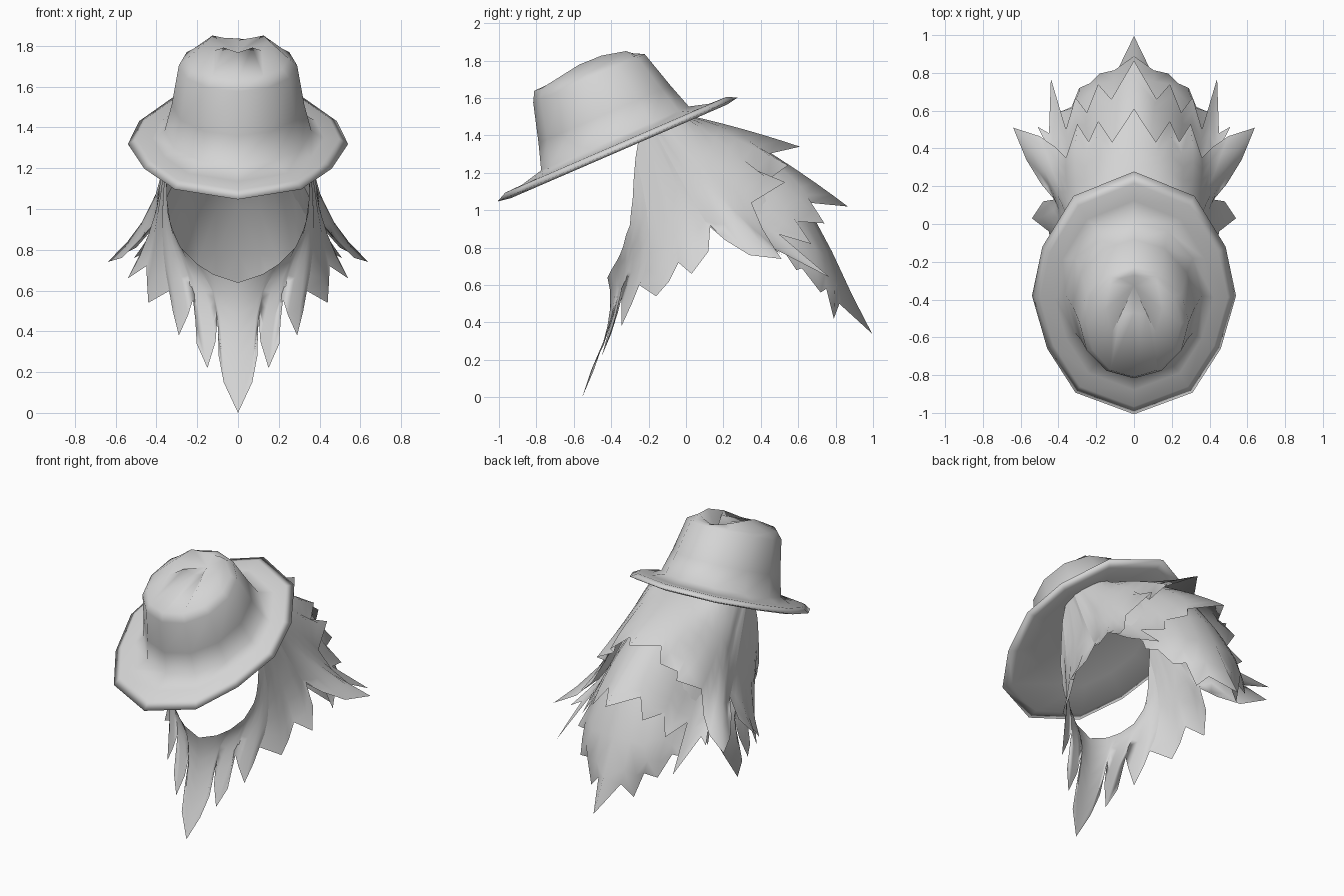
import bpy, bmesh, math
from mathutils import Vector

cube = bpy.data.objects.get("Cube")
if cube:
    bpy.data.objects.remove(cube, do_unlink=True)

GREY = (0.66, 0.66, 0.66, 1)
grey = bpy.data.materials.new("plain_grey")
grey.use_nodes = True
grey.diffuse_color = GREY
grey.node_tree.nodes["Principled BSDF"].inputs["Base Color"].default_value = GREY


def finish(name, bm):
    for face in bm.faces:
        face.smooth = True
    mesh = bpy.data.meshes.new(name)
    bm.to_mesh(mesh)
    bm.free()
    mesh.materials.append(grey)
    ob = bpy.data.objects.new(name, mesh)
    bpy.context.collection.objects.link(ob)
    return ob


# ---- Hat: twelve-sided rings in a frame tilted forward ----
TILT = math.radians(23.4)


def hat_point(x, u, n):
    c, s = math.cos(TILT), math.sin(TILT)
    return Vector((x, -0.365 + u * c - n * s, 1.325 + u * s + n * c))


def both_sides(half):
    return half + [(-p[0], *p[1:]) for p in half[5:0:-1]]


BRIM = both_sides([(0, -.70), (.31, -.575), (.46, -.32), (.54, -.016),
                   (.485, .267), (.32, .56), (0, .70)])
# ridges either side of the pinch, open and lower at the front
RIDGE = both_sides([(0, .08, .448), (.07, .08, .474), (.115, -.01, .498), (.15, .12, .495),
                    (.125, .25, .465), (.07, .275, .442), (0, .285, .425)])


def brim_ring(scale, n):
    return [hat_point(x * scale, u * scale, n) for x, u in BRIM]


def crown_ring(a, b, c, n, slope=0):
    angles = [i * math.pi / 6 for i in range(12)]
    return [hat_point(a * math.sin(t), c - b * math.cos(t), n + slope * math.cos(t))
            for t in angles]


rings = [brim_ring(.6, .02), brim_ring(.9, -.012), brim_ring(1, 0),
         brim_ring(.92, .027), brim_ring(.78, .03),
         crown_ring(.36, .43, .01, .06), crown_ring(.325, .385, .01, .2),
         crown_ring(.29, .325, .01, .41), crown_ring(.25, .30, .015, .443, .022),
         [hat_point(*p) for p in RIDGE]]

bm = bmesh.new()
loops = [[bm.verts.new(p) for p in ring] for ring in rings]
for lo, hi in zip(loops, loops[1:]):
    for i in range(12):
        j = (i + 1) % 12
        bm.faces.new((lo[i], lo[j], hi[j], hi[i]))
for loop, centre in ((loops[0], (0, 0, .03)), (loops[-1], (0, .21, .39))):
    v = bm.verts.new(hat_point(*centre))
    for i in range(12):
        bm.faces.new((loop[i], loop[(i + 1) % 12], v))
bmesh.ops.recalc_face_normals(bm, faces=bm.faces)
finish("hat", bm)


# ---- Hair: sheets of locks; each column is a smooth curve from root to hem ----
def curve_point(points, t):
    total, last = Vector(), len(points) - 1
    for i, p in enumerate(points):
        w = 1.0
        for j in range(last + 1):
            if j != i:
                w *= (t * last - j) / (i - j)
        total += Vector(p) * w
    return total


def hair_sheet(name, columns, steps=6):
    bm = bmesh.new()
    grid = [[bm.verts.new(curve_point(col, k / steps)) for k in range(steps + 1)]
            for col in columns]
    for a, b in zip(grid, grid[1:]):
        for k in range(steps):
            bm.faces.new((a[k], a[k + 1], b[k + 1], b[k]))
    # make the outer side the front of the sheet
    bm.normal_update()
    middle = Vector((0, .1, .9))
    if sum(f.normal.dot(f.calc_center_median() - middle) for f in bm.faces) < 0:
        bmesh.ops.reverse_faces(bm, faces=bm.faces)
    mirror = finish(name, bm).modifiers.new("mirror", 'MIRROR')
    mirror.use_clip = True


# crown of the head and the side wings
hair_sheet("upper_hair", [
    ((0, 0, 1.51), (0, .30, 1.435), (0, .61, 1.34)),
    ((.10, 0, 1.505), (.12, .25, 1.42), (.115, .435, 1.30)),
    ((.17, 0, 1.50), (.20, .27, 1.38), (.19, .545, 1.24)),
    ((.22, -.01, 1.50), (.26, .23, 1.33), (.24, .435, 1.16)),
    ((.26, -.03, 1.49), (.31, .23, 1.27), (.30, .53, 1.15)),
    ((.29, -.06, 1.47), (.35, .17, 1.22), (.36, .35, 1.04)),
    ((.31, -.10, 1.46), (.375, .17, 1.15), (.42, .41, .90)),
    ((.325, -.12, 1.45), (.395, .17, 1.09), (.50, .465, .81)),
    ((.33, -.14, 1.445), (.41, .165, 1.05), (.64, .51, .74)),
    ((.335, -.15, 1.435), (.408, .13, 1.03), (.57, .34, .76)),
    ((.34, -.16, 1.43), (.405, .10, 1.01), (.49, .21, .84)),
    ((.34, -.17, 1.43), (.40, .06, 1.01), (.42, .13, .92)),
])

# cheeks, continuing the wings forward
hair_sheet("cheek_hair", [
    ((.34, -.17, 1.43), (.40, .06, 1.01), (.42, .13, .92)),
    ((.34, -.18, 1.42), (.40, .03, 1.00), (.48, .12, .78)),
    ((.34, -.20, 1.42), (.40, 0, 1.00), (.54, .03, .66)),
    ((.34, -.22, 1.41), (.395, -.08, .97), (.45, -.04, .72)),
    ((.34, -.23, 1.41), (.39, -.11, .95), (.445, -.09, .62)),
    ((.34, -.25, 1.40), (.385, -.15, .92), (.44, -.16, .54)),
    ((.35, -.27, 1.28), (.37, -.20, .88), (.335, -.25, .60)),
])

# beard below the face opening
hair_sheet("beard", [
    ((.35, -.27, 1.28), (.37, -.20, .88), (.335, -.25, .60)),
    ((.35, -.28, 1.16), (.355, -.23, .82), (.32, -.29, .50)),
    ((.35, -.285, 1.06), (.33, -.255, .78), (.29, -.345, .38)),
    ((.345, -.295, .98), (.295, -.28, .75), (.245, -.345, .48)),
    ((.33, -.30, .92), (.265, -.30, .73), (.213, -.345, .58)),
    ((.31, -.32, .87), (.235, -.32, .65), (.203, -.40, .34)),
    ((.28, -.335, .81), (.20, -.34, .58), (.15, -.45, .22)),
    ((.24, -.35, .77), (.16, -.355, .59), (.11, -.415, .35)),
    ((.20, -.37, .73), (.13, -.365, .60), (.10, -.38, .48)),
    ((.16, -.385, .705), (.11, -.375, .53), (.095, -.44, .28)),
    ((.12, -.40, .68), (.085, -.395, .45), (.07, -.505, .15)),
    ((0, -.42, .64), (0, -.42, .38), (0, -.555, 0)),
])

# middle layer at the back
hair_sheet("middle_hair", [
    ((0, .30, 1.40), (0, .60, 1.21), (0, .865, 1.02)),
    ((.08, .30, 1.38), (.10, .56, 1.18), (.12, .66, 1.04)),
    ((.15, .28, 1.34), (.19, .53, 1.13), (.19, .74, .93)),
    ((.20, .26, 1.29), (.25, .48, 1.07), (.25, .59, .94)),
    ((.25, .24, 1.24), (.30, .45, 1.00), (.31, .67, .82)),
    ((.29, .22, 1.17), (.34, .38, .96), (.36, .50, .87)),
    ((.32, .20, 1.12), (.375, .37, .92), (.44, .77, .64)),
    ((.34, .18, 1.08), (.395, .31, .94), (.45, .48, .79)),
    ((.35, .16, 1.06), (.40, .29, .93), (.51, .515, .76)),
])

# long lower layer, running from under the hat down to the nape
hair_sheet("lower_hair", [
    ((0, .05, 1.43), (0, .50, 1.22), (0, .78, .78), (0, .995, .34)),
    ((.09, .05, 1.43), (.10, .49, 1.20), (.11, .755, .78), (.085, .82, .50)),
    ((.16, .04, 1.42), (.18, .47, 1.14), (.19, .74, .76), (.16, .79, .42)),
    ((.21, .03, 1.41), (.23, .44, 1.12), (.24, .69, .80), (.21, .75, .58)),
    ((.25, .01, 1.40), (.28, .40, 1.08), (.29, .64, .79), (.29, .72, .56)),
    ((.29, -.02, 1.39), (.32, .33, 1.05), (.325, .56, .83), (.33, .62, .69)),
    ((.32, -.08, 1.38), (.355, .22, 1.05), (.365, .45, .85), (.40, .59, .68)),
])
